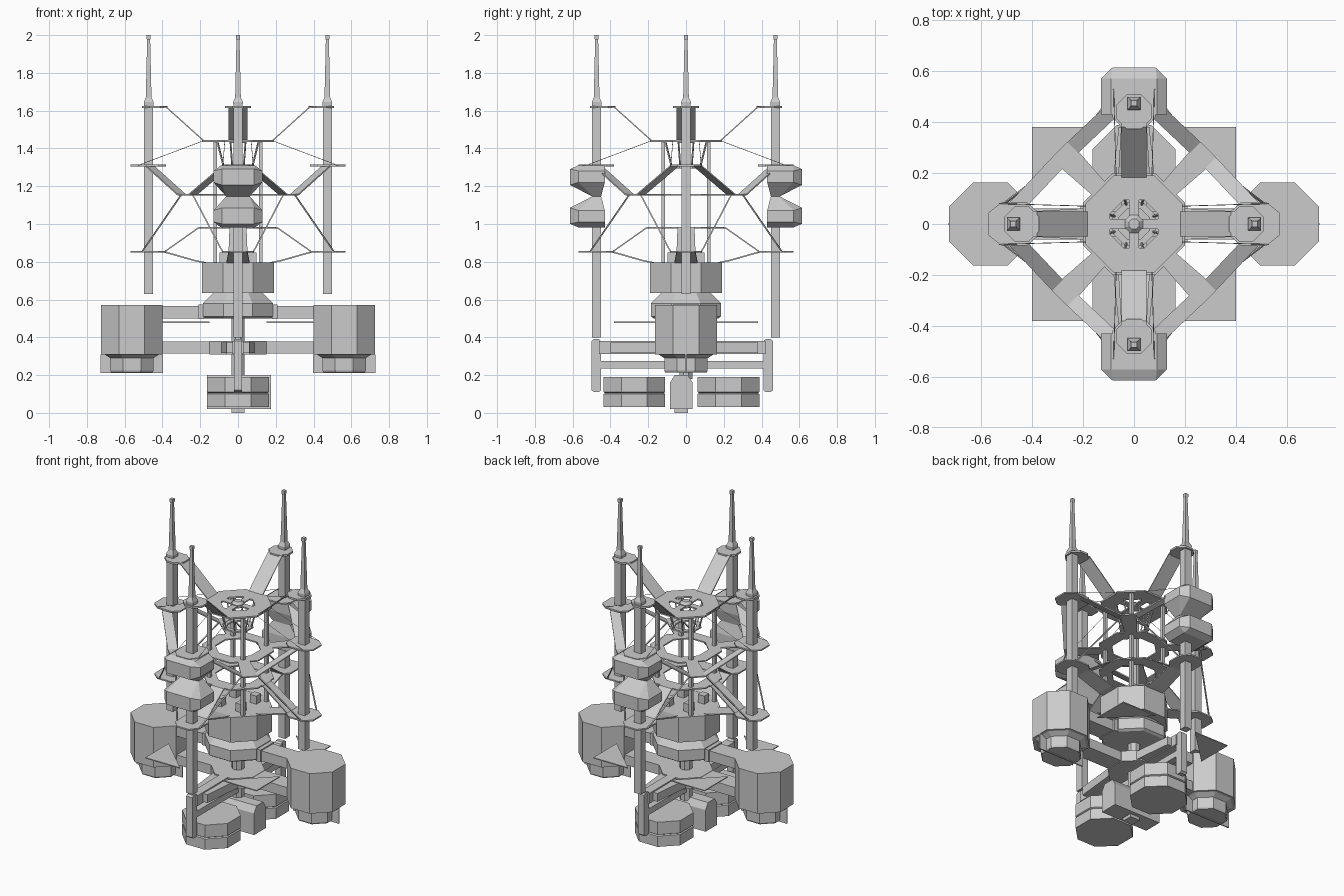
import bpy, bmesh
from math import pi, cos, sin
from mathutils import Vector as V, Matrix

if "Cube" in bpy.data.objects:
    bpy.data.objects.remove(bpy.data.objects["Cube"])


def finish(name, bm, turn=0.0):
    bmesh.ops.recalc_face_normals(bm, faces=bm.faces)
    me = bpy.data.meshes.new(name)
    bm.to_mesh(me)
    bm.free()
    ob = bpy.data.objects.new(name, me)
    ob.rotation_euler.z = turn
    bpy.context.collection.objects.link(ob)
    return ob


def hull(name, pts, turn=0.0):
    bm = bmesh.new()
    for p in pts:
        bm.verts.new(p)
    bmesh.ops.convex_hull(bm, input=bm.verts)
    return finish(name, bm, turn)


def box(name, x0, x1, y0, y1, z0, z1, turn=0.0):
    return hull(name, [(x, y, z) for x in (x0, x1) for y in (y0, y1) for z in (z0, z1)], turn)


def octo(a, z, x=0, y=0, n=8):
    """Regular polygon with flats facing the axes, a = half width."""
    r = a / cos(pi / n)
    return [V((x + r * cos(pi / n + 2 * pi * i / n), y + r * sin(pi / n + 2 * pi * i / n), z)) for i in range(n)]


def lathe(name, prof, x=0, y=0, n=8, turn=0.0):
    """Stack of polygon rings from (half width, z) pairs."""
    bm = bmesh.new()
    rings = [[bm.verts.new(p) for p in octo(a, z, x, y, n)] for a, z in prof]
    for a, b in zip(rings, rings[1:]):
        for i in range(n):
            bm.faces.new((a[i], a[(i + 1) % n], b[(i + 1) % n], b[i]))
    bm.faces.new(rings[0])
    bm.faces.new(rings[-1])
    return finish(name, bm, turn)


def ring(name, outer, inner, z, t):
    bm = bmesh.new()
    rs = [[bm.verts.new(p) for p in octo(a, h)] for a, h in
          ((outer, z), (outer, z + t), (inner, z + t), (inner, z))]
    for k in range(4):
        a, b = rs[k], rs[(k + 1) % 4]
        for i in range(8):
            bm.faces.new((a[i], a[(i + 1) % 8], b[(i + 1) % 8], b[i]))
    return finish(name, bm)


def ribbon(name, pts, side, halves, t=0.008, turn=0.0):
    """Bent flat strip along pts, spread sideways along side."""
    bm = bmesh.new()
    side, up = V(side).normalized(), V((0, 0, t))
    rows = []
    for p, h in zip(pts, halves):
        p = V(p)
        rows.append([bm.verts.new(q) for q in (p - side * h, p + side * h, p + side * h + up, p - side * h + up)])
    for a, b in zip(rows, rows[1:]):
        for i in range(4):
            bm.faces.new((a[i], a[(i + 1) % 4], b[(i + 1) % 4], b[i]))
    bm.faces.new(rows[0])
    bm.faces.new(rows[-1])
    return finish(name, bm, turn)


def rod(name, a, b, r, turn=0.0):
    a, b = V(a), V(b)
    bm = bmesh.new()
    m = Matrix.Translation((a + b) / 2) @ (b - a).to_track_quat('Z', 'Y').to_matrix().to_4x4()
    bmesh.ops.create_cone(bm, cap_ends=True, segments=4, radius1=r, radius2=r, depth=(b - a).length, matrix=m)
    return finish(name, bm, turn)


# Parts repeated on all four sides
for k in range(4):
    t = k * pi / 2
    low = 0.63 if k % 2 == 0 else 0.40
    # Mast with tapering antenna
    lathe("mast", [(.024, low), (.024, 1.62), (.026, 1.645), (.015, 1.67), (.008, 1.975),
                   (.011, 1.98), (.011, 2.0)], .473, n=4, turn=t)
    # Raised arm, mast collar and pads
    ribbon("upper_arm", [(.18, 0, 1.435), (.38, 0, 1.615), (.46, 0, 1.615)], (0, 1, 0), (.05, .05, .05), turn=t)
    lathe("mast_collar", [(.068, 1.613), (.068, 1.625)], .44, turn=t)
    for z in (1.305, .848):
        hull("mast_pad", [(x, s * y, z + h) for x, y in ((.38, .05), (.42, .085), (.52, .085), (.57, .045))
                          for s in (-1, 1) for h in (0, .009)], t)
    # Sloping arms from the lower pads to the ring and to the hub
    ribbon("lower_arm", [(.17, 0, .975), (.21, 0, .975), (.39, 0, .848)], (0, 1, 0), (.045, .045, .05), turn=t)
    ribbon("hub_arm", [(.17, 0, .79), (.22, 0, .80), (.39, 0, .848)], (0, 1, 0), (.06, .06, .05), turn=t)
    # Dipping brace between neighbouring masts, and its spoke
    ribbon("dip_brace", [(.47, .06, 1.305), (.30, .24, 1.152), (.24, .30, 1.152), (.06, .47, 1.305)],
           (1, 1, 0), (.03,) * 4, turn=t)
    ribbon("ring_spoke", [(.28, .28, 1.152), (.13, .13, 1.152)], (1, -1, 0), (.05, .035), turn=t)
    # Thin struts and wires
    rod("strut", (.51, .08, .85), (.30, .24, 1.155), .005, t)
    rod("strut", (.08, .51, .85), (.24, .30, 1.155), .005, t)
    for s in (-1, 1):
        rod("wire", (.53, s * .08, 1.31), (.185, s * .07, 1.44), .0015, t)
        rod("funnel_strut", (.11, s * .04, 1.44), (.075, s * .03, 1.30), .005, t)
    # Inner poles, hub boxes and top plate spokes
    box("inner_pole", .11, .13, .11, .13, .78, 1.44, t)
    box("hub_box", .05, .097, .05, .097, .79, .85, t)
    ribbon("plate_spoke", [(.02, 0, 1.437), (.12, 0, 1.437)], (0, 1, 0), (.02, .02), turn=t)

# Faceted capsules on the front and back masts, lower one mirrored
for turn in (0, pi):
    for name, flip in (("upper_capsule", 1), ("lower_capsule", -1)):
        pts = [(.09, -.43, .164), (.09, -.57, .164), (.13, -.43, .135), (.13, -.57, .135),
               (.13, -.43, .075), (.13, -.57, .075), (.085, -.613, .145), (.085, -.613, .06),
               (.06, -.45, -.003), (.06, -.49, -.003)]
        hull(name, [(s * x, y, 1.146 + flip * z) for x, y, z in pts for s in (-1, 1)], turn)

# Corner gusset plates
for sx in (-1, 1):
    for sy in (-1, 1):
        hull("corner_plate", [(sx * x, sy * y, z) for x, y in ((.4, .38), (.15, .38), (.4, .14))
                              for z in (.477, .483)])

# Central rings and plates
ring("top_plate", .19, .095, 1.435, .01)
lathe("top_plate_centre", [(.035, 1.43), (.035, 1.45), (.02, 1.465)])
ring("funnel_ring", .085, .06, 1.295, .01)
ring("middle_ring", .2, .125, 1.152, .008)
ring("lower_ring", .2, .125, .975, .008)

# Stacked hub
lathe("hub_drum", [(.19, .635), (.19, .797)])
lathe("hub_base", [(.17, .5), (.185, .51), (.185, .58), (.13, .637)])
lathe("hub_column", [(.035, .18), (.035, .51)])
lathe("lower_hub", [(.15, .31), (.15, .38)])

# Side drums with lower housing and fin
for s in (-1, 1):
    c = s * .562
    lathe("side_drum", [(.163, .31), (.163, .57)], c)
    lathe("side_drum_base", [(.11, .215), (.115, .225), (.115, .29), (.145, .31)], c)
    box("side_fin", c - .165, c + .165, -.004, .004, .21, .31)
    box("side_beam", *sorted((s * .16, s * .42)), -.06, .06, .5, .567)
    box("side_beam_joint", *sorted((s * .18, s * .21)), -.07, .07, .497, .575)

# Crossed lower beams
box("lower_cross_beam", -.41, .41, -.06, .06, .315, .378)
box("lower_long_beam", -.03, .03, -.46, .42, .312, .38)
box("lower_long_beam_web", -.022, .022, -.46, .42, .235, .275)
hull("long_beam_flare", [(x, y, z) for x, y in ((-.06, -.4), (.06, -.4), (-.1, 0), (.1, 0), (-.06, .38), (.06, .38))
                         for z in (.318, .372)])

# Bracket frames at front and back
for s in (-1, 1):
    y0, y1 = (-.50, -.45) if s < 0 else (.41, .46)
    hull("bracket", [(x, y, z) for x in (-.022, .022)
                     for y, z in ((y0, .12), (y0, .38), (y0 + .012, .39), (y1 - .012, .39),
                                  (y1, .38), (y1, .12), (y0 + .012, .11), (y1 - .012, .11))])

# Low drums and the block between them
for y in (-.273, .225):
    lathe("low_drum", [(.163, .03), (.163, .1), (.155, .105), (.163, .11), (.163, .19)], 0, y)
hull("middle_block", [(x, -.025 + s * y, z) for x in (-.165, .175) for s in (-1, 1)
                      for y, z in ((.06, .02), (.06, .16), (.035, .2))])
box("middle_block_foot", -.035, .035, -.06, .01, 0, .03)
